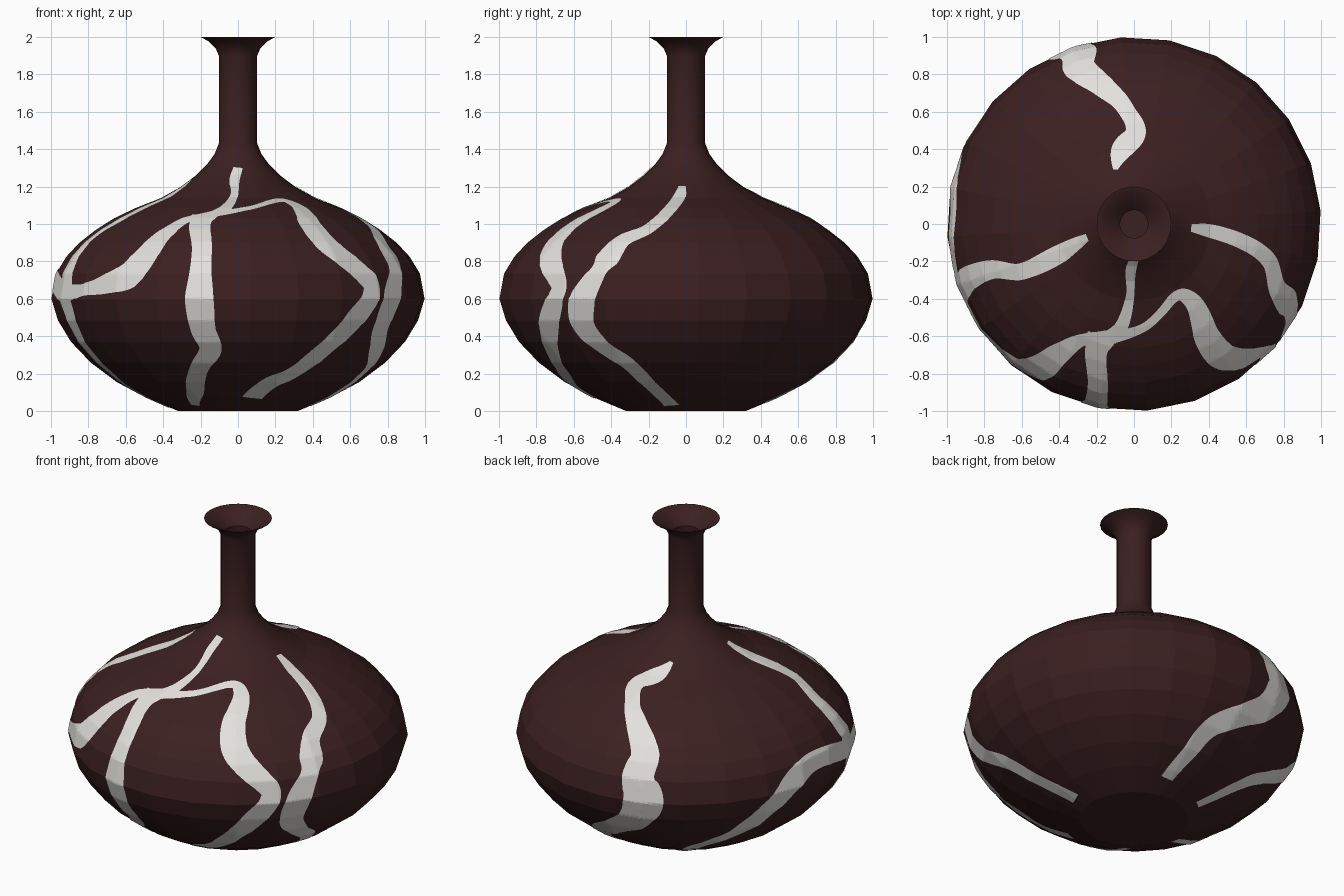
import bpy, bmesh, math
from mathutils import Vector
from mathutils.bvhtree import BVHTree

if "Cube" in bpy.data.objects:
    bpy.data.objects.remove(bpy.data.objects["Cube"])

SIDES = 24
START = math.radians(4)


def material(name, rgb):
    m = bpy.data.materials.new(name)
    m.diffuse_color = (*rgb, 1)
    m.use_nodes = True
    m.node_tree.nodes["Principled BSDF"].inputs["Base Color"].default_value = m.diffuse_color
    return m


BROWN = material("dark brown glaze", (0.044, 0.0140, 0.0147))
WHITE = material("off white glaze", (0.77, 0.75, 0.72))

# Outer profile (radius, height) from base to lip, then the inside wall
OUTER = [(0.32, 0), (0.50, 0.075), (0.65, 0.155), (0.79, 0.26), (0.895, 0.37), (0.965, 0.485),
         (1.0, 0.6), (0.975, 0.735), (0.92, 0.825), (0.85, 0.9), (0.76, 0.97),
         (0.665, 1.03), (0.55, 1.085), (0.41, 1.14), (0.305, 1.2),
         (0.225, 1.26), (0.165, 1.32), (0.125, 1.375), (0.103, 1.43)]
NECK = [(0.103, 1.67), (0.103, 1.9), (0.12, 1.94), (0.155, 1.975), (0.2, 2.0)]
INNER = [(0.175, 1.993), (0.13, 1.96), (0.095, 1.935), (0.075, 1.915), (0.075, 1.43),
         (0.2, 1.22), (0.52, 1.05), (0.82, 0.87), (0.95, 0.6), (0.62, 0.22), (0.3, 0.04)]


def link(name, bm, mat):
    me = bpy.data.meshes.new(name)
    bm.to_mesh(me)
    bm.free()
    me.materials.append(mat)
    ob = bpy.data.objects.new(name, me)
    bpy.context.collection.objects.link(ob)
    return ob


# Vase: one lathed shell, faceted belly and smooth shoulder and neck
bm = bmesh.new()
rings = []
for r, z in OUTER + NECK + INNER:
    angles = [START + 2 * math.pi * k / SIDES for k in range(SIDES)]
    rings.append([bm.verts.new((r * math.cos(a), r * math.sin(a), z)) for a in angles])
for lo, hi in zip(rings, rings[1:]):
    for k in range(SIDES):
        n = (k + 1) % SIDES
        bm.faces.new((lo[k], lo[n], hi[n], hi[k]))
bm.faces.new(rings[0][::-1])
bm.faces.new(rings[-1])
bm.normal_update()
for f in bm.faces:
    f.smooth = f.calc_center_median().z > 1.12
for e in bm.edges:
    e.smooth = e.calc_face_angle(0) < math.radians(40)

# Outer surface used to lay the painted streaks on
outer = bm.copy()
for f in list(outer.faces):
    c = f.calc_center_median()
    inward = f.normal.dot(Vector((c.x, c.y, 0))) < 0
    if c.z < 0.001 or c.z > 1.43 or inward:
        outer.faces.remove(f)
outer.faces.ensure_lookup_table()
tree = BVHTree.FromBMesh(outer)
outer.free()
link("vase_body", bm, BROWN)


def radius(z):
    for (r0, z0), (r1, z1) in zip(OUTER, OUTER[1:]):
        if z <= z1:
            return r0 + (r1 - r0) * (z - z0) / (z1 - z0)
    return 0.1


def place(deg, z):
    a, r = math.radians(deg), radius(max(z, 0.01))
    return Vector((r * math.sin(a), -r * math.cos(a), max(z, 0.01)))


def smooth_path(pts, steps=14):
    p = [Vector(q) for q in pts]
    p = [2 * p[0] - p[1]] + p + [2 * p[-1] - p[-2]]
    out = []
    for a, b, c, d in zip(p, p[1:], p[2:], p[3:]):
        for i in range(steps):
            t = i / steps
            out.append(0.5 * (2 * b + (c - a) * t + (2 * a - 5 * b + 4 * c - d) * t * t
                              + (3 * b - a - 3 * c + d) * t ** 3))
    return out + [p[-2]]


def streak(name, pts, across=8):
    """Thin ribbon; points are (degrees from front, height, half width)."""
    path = smooth_path(pts)
    centre = [place(q.x, q.y) for q in path]
    bm = bmesh.new()
    rows = []
    for i, q in enumerate(path):
        tangent = centre[min(i + 2, len(path) - 1)] - centre[max(i - 2, 0)]
        normal = tree.find_nearest(centre[i])[1]
        side = tangent.cross(normal).normalized()
        row = []
        for k in range(across + 1):
            off = side * max(q.z, 0.008) * (2 * k / across - 1)
            loc, nor, _, _ = tree.find_nearest(centre[i] + off)
            row.append(bm.verts.new(loc + nor * 0.004))
        rows.append(row)
    for a, b in zip(rows, rows[1:]):
        for k in range(across):
            bm.faces.new((a[k], a[k + 1], b[k + 1], b[k]))
    link(name, bm, WHITE)


# Painted streaks
streak("streak_front_top", [(0, 1.3, .025), (-4, 1.24, .028), (-3, 1.16, .022),
                            (-6.5, 1.09, .035), (-12, 1.05, .045)])
streak("streak_front_centre", [(-16, 1.05, .08), (-16.5, 1.0, .06), (-13, .89, .055),
                               (-12, .757, .06), (-12, .595, .08), (-11.5, .434, .07),
                               (-10, .327, .06), (-16, .23, .05), (-24, .11, .05),
                               (-35, .03, .025)])
streak("streak_front_left", [(-8, 1.065, .03), (-23.5, 1.025, .035), (-30, .94, .06),
                             (-33, .83, .08), (-37, .735, .085), (-46.5, .68, .055),
                             (-56, .65, .035), (-66, .63, .05)])
streak("streak_front_right", [(-18, 1.04, .04), (-11, 1.055, .04), (4, 1.08, .025),
                              (28, 1.125, .028), (37, 1.1, .045), (33, 1.0, .07),
                              (34, .89, .08), (40, .79, .07), (46, .69, .06),
                              (45.5, .605, .06), (40, .477, .07), (33, .338, .06),
                              (25, .214, .055), (14.5, .14, .06), (8.5, .07, .06)])
streak("streak_right", [(86, 1.2, .02), (85, 1.15, .035), (82, 1.09, .04), (75, .98, .045),
                        (66, .91, .055), (63, .82, .075), (61, .75, .055), (56, .595, .08),
                        (54.5, .46, .075), (58.5, .354, .06), (67, .247, .05),
                        (72, .14, .045), (79, .03, .045)])
streak("streak_left", [(-74, 1.235, .02), (-68, 1.13, .05), (-67, 1.04, .045),
                       (-72, .95, .05), (-72, .83, .065), (-70, .7, .08), (-69, .6, .08),
                       (-68, .5, .06), (-70, .35, .05), (-72, .2, .045), (-80, .02, .03)])
streak("streak_left_back", [(-70, .63, .06), (-90, .71, .06), (-102, .68, .07),
                            (-112, .54, .075), (-123, .36, .065), (-133, .26, .05),
                            (-142, .17, .05), (-148, .03, .03)])
streak("streak_back", [(199, 1.2, .012), (189, 1.145, .06), (179, 1.11, .055),
                       (184, 1.055, .045), (193, .97, .065), (199, .87, .085),
                       (198, .75, .1), (200, .6, .125), (194, .43, .085), (176, .26, .065),
                       (171, .14, .05), (166, .05, .04)])
